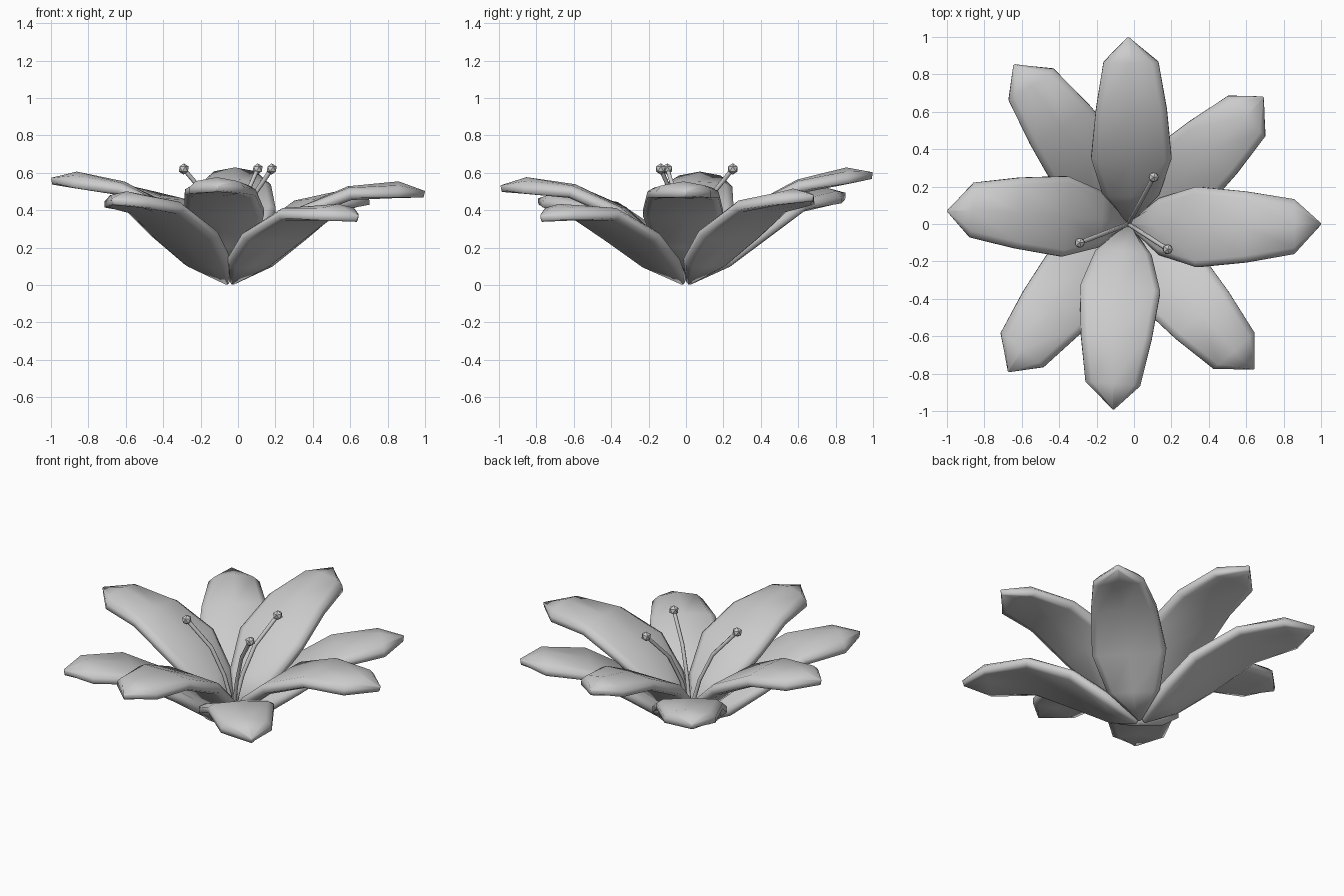
import bpy, bmesh, math
from mathutils import Vector, Matrix

if "Cube" in bpy.data.objects:
    bpy.data.objects.remove(bpy.data.objects["Cube"])

CX = -0.03  # flower axis
R = [0.012, 0.17, 0.36, 0.61, 0.865, 1.0]            # fraction along petal
W = [0.012, 0.152, 0.215, 0.19, 0.147, 0.006]        # half width
DROOP = [0, 0, 0, 0.012, 0.036, 0]                   # edges hang below the middle
SIDE = [0, -0.014, -0.016, -0.016, -0.014, 0]        # slight sideways bow
UPPER = [0.06, 0.22, 0.385, 0.495, 0.52, 0.485]      # height of inner petals
LOWER = [0.024, 0.125, 0.27, 0.42, 0.467, 0.445]     # height of outer petals


def petal(name, origin_x, tip, heights, lift):
    """Arched slab petal with a rounded rim, running from the axis to the tip."""
    d = Vector((tip[0] - origin_x, tip[1]))
    length, angle = d.length, math.atan2(d.y, d.x)
    path = [Vector((r * length, s, z + lift * r * r)) for r, s, z in zip(R, SIDE, heights)]
    bm = bmesh.new()
    rings = []
    for i, (p, w) in enumerate(zip(path, W)):
        t = path[min(i + 1, 5)] - path[max(i - 1, 0)]
        n = Vector((-t.z, 0, t.x)).normalized()
        h = 0.026 if i == 0 else 0.018 if i == 5 else 0.034
        inner = max(w - 0.035, w * 0.5)
        section = [(-w, -h * .5), (-inner, -h), (0, -h), (inner, -h), (w, -h * .5),
                   (w, h * .5), (inner, h), (0, h), (-inner, h), (-w, h * .5)]
        rings.append([bm.verts.new(p + Vector((0, y, 0)) + n * (v - DROOP[i] * (y / w) ** 2))
                      for y, v in section])
    for a, b in zip(rings, rings[1:]):
        for k in range(10):
            m = (k + 1) % 10
            bm.faces.new((a[k], a[m], b[m], b[k]))
    bm.faces.new(rings[0])
    bm.faces.new(rings[-1])
    bmesh.ops.recalc_face_normals(bm, faces=bm.faces)
    bm.transform(Matrix.Translation((origin_x, 0, 0)) @ Matrix.Rotation(angle, 4, 'Z'))
    me = bpy.data.meshes.new(name)
    bm.to_mesh(me)
    bm.free()
    for f in me.polygons:
        f.use_smooth = True
    bpy.context.collection.objects.link(bpy.data.objects.new(name, me))


# Inner petals
inner_tips = [((0.996, 0), 0), ((-0.03, 0.996), 0.1), ((-0.996, 0.07), 0.07), ((-0.11, -0.988), 0.03)]
for i, (tip, lift) in enumerate(inner_tips):
    petal(f"inner_petal_{i + 1}", CX, tip, UPPER, lift)

# Outer petals
outer_tips = [((0.69, 0.677), 0.02), ((-0.64, 0.85), 0.03), ((-0.67, -0.787), 0.0), ((0.637, -0.773), -0.09)]
for i, (tip, lift) in enumerate(outer_tips):
    petal(f"outer_petal_{i + 1}", -0.045, tip, LOWER, lift)

# Stamens: bent filament with a small faceted ball
for i, (x, y) in enumerate([(0.105, 0.25), (-0.29, -0.1), (0.18, -0.135)]):
    out = Vector((x - CX, y, 0))
    pts = [Vector((CX, 0, z)) + out * f for f, z in [(0, .08), (.2, .29), (.48, .46), (1, .62)]]
    cu = bpy.data.curves.new(f"filament_{i + 1}", 'CURVE')
    cu.dimensions = '3D'
    cu.bevel_depth = 0.012
    cu.bevel_resolution = 1
    cu.use_fill_caps = True
    sp = cu.splines.new('POLY')
    sp.points.add(len(pts) - 1)
    for q, p in zip(sp.points, pts):
        q.co = (*p, 1)
    bpy.context.collection.objects.link(bpy.data.objects.new(f"filament_{i + 1}", cu))
    bpy.ops.mesh.primitive_ico_sphere_add(subdivisions=1, radius=0.03, location=pts[-1])
    bpy.context.object.name = f"anther_{i + 1}"
